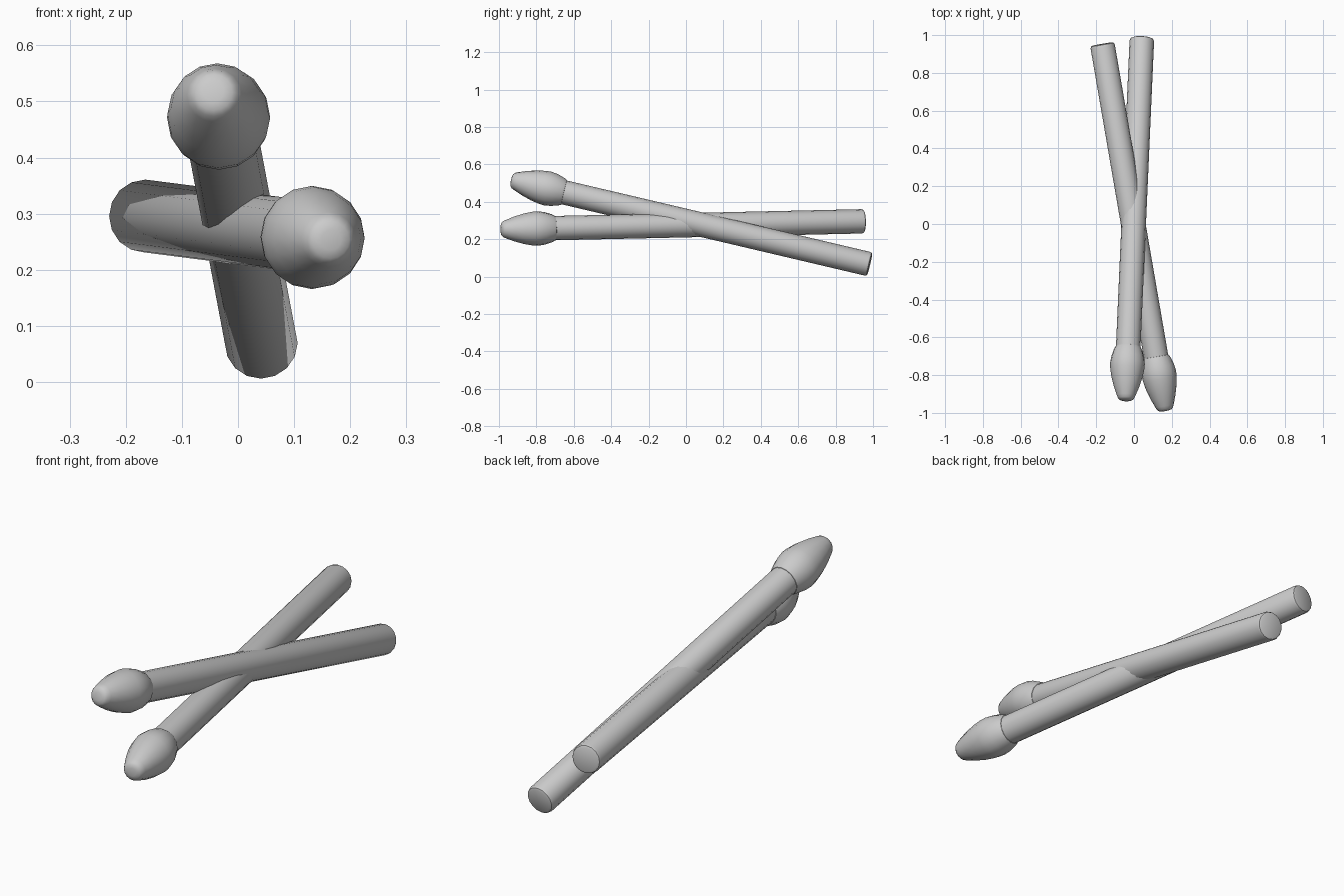
import bpy
import bmesh
import math
from mathutils import Vector

cube = bpy.data.objects.get("Cube")
if cube:
    bpy.data.objects.remove(cube, do_unlink=True)

SIDES = 16
R = 0.065

# Single plain grey finish
grey = bpy.data.materials.new("plain grey")
grey.use_nodes = True
colour = (0.6, 0.6, 0.6, 1)
grey.diffuse_color = colour
grey.node_tree.nodes["Principled BSDF"].inputs["Base Color"].default_value = colour


def lathe(name, profile, start, end):
    """Turn (radius, distance) points around the line from start to end."""
    bm = bmesh.new()
    rings = []
    for radius, dist in profile:
        rings.append([bm.verts.new((radius * math.cos(a), radius * math.sin(a), dist))
                      for a in (2 * math.pi * i / SIDES for i in range(SIDES))])
    for low, high in zip(rings, rings[1:]):
        for i in range(SIDES):
            j = (i + 1) % SIDES
            bm.faces.new((low[i], low[j], high[j], high[i]))
    bm.faces.new(rings[0][::-1])
    bm.faces.new(rings[-1])
    mesh = bpy.data.meshes.new(name)
    bm.to_mesh(mesh)
    bm.free()
    mesh.materials.append(grey)
    obj = bpy.data.objects.new(name, mesh)
    bpy.context.collection.objects.link(obj)
    obj.location = start
    obj.rotation_mode = 'QUATERNION'
    obj.rotation_quaternion = (end - start).to_track_quat('Z', 'Y')
    bpy.ops.object.select_all(action='DESELECT')
    obj.select_set(True)
    bpy.context.view_layer.objects.active = obj
    bpy.ops.object.shade_smooth_by_angle(angle=math.radians(40))


# Shaft with a softened butt, and a bulbous head with a blunt tip
shaft = [(R - 0.013, 0), (R - 0.004, 0.004), (R, 0.014), (R, 1.70)]
head = [(0.05, 1.675), (0.067, 1.68), (0.075, 1.695), (0.087, 1.735), (0.092, 1.77),
        (0.090, 1.80), (0.082, 1.845), (0.066, 1.90), (0.049, 1.945),
        (0.042, 1.96), (0.033, 1.968), (0.018, 1.972)]

# Two crossed sticks, butt to tip
sticks = {
    "raised": (Vector((0.042, 0.983, 0.066)), Vector((-0.043, -0.93, 0.516))),
    "level": (Vector((-0.168, 0.953, 0.296)), Vector((0.167, -0.995, 0.253))),
}
for label, (butt, tip) in sticks.items():
    lathe(label + "_stick_shaft", shaft, butt, tip)
    lathe(label + "_stick_head", head, butt, tip)
